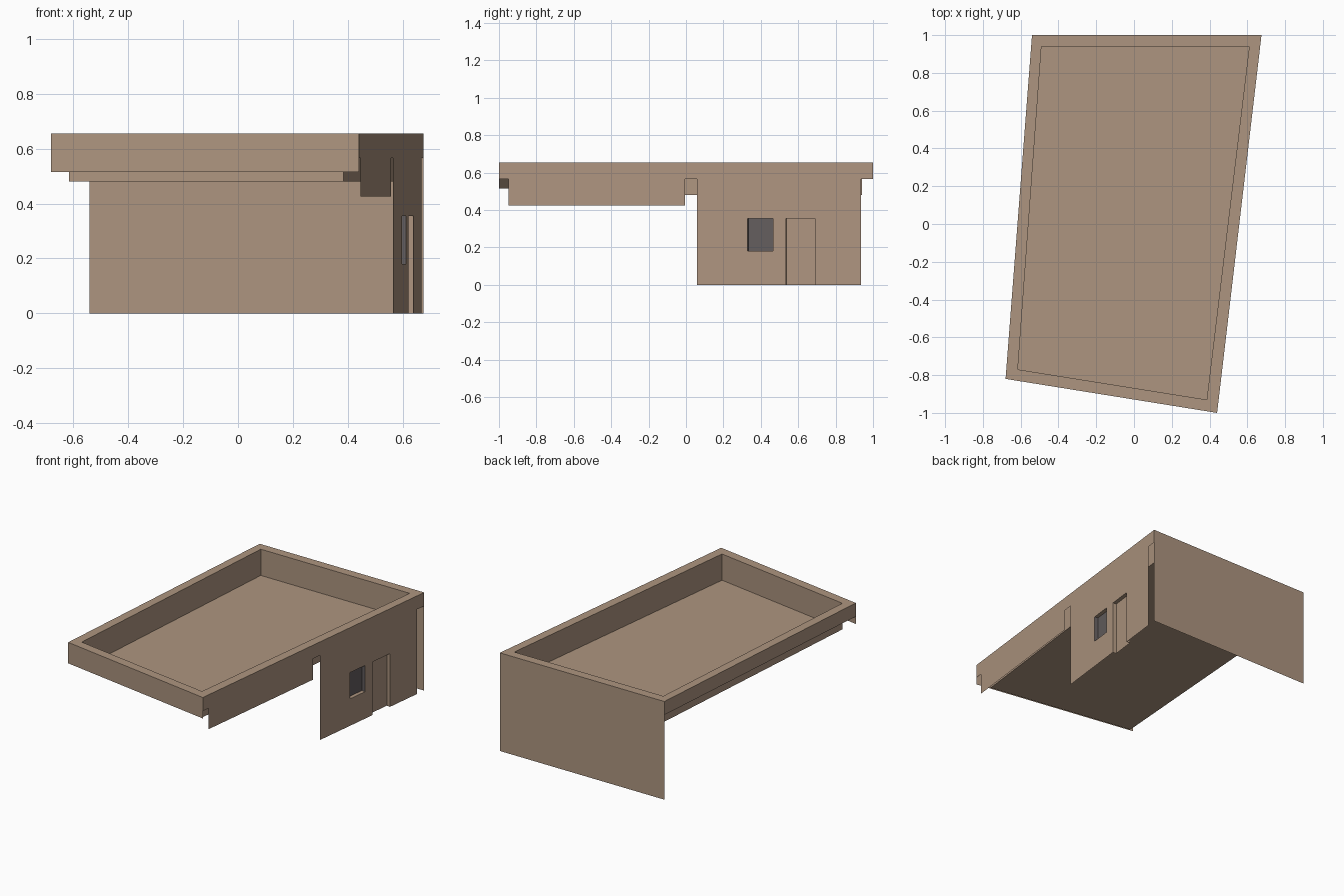
import bpy, bmesh
from mathutils import Vector

cube = bpy.data.objects.get("Cube")
if cube:
    bpy.data.objects.remove(cube, do_unlink=True)


def material(name, rgb):
    m = bpy.data.materials.new(name)
    m.use_nodes = True
    m.diffuse_color = (*rgb, 1)
    m.node_tree.nodes["Principled BSDF"].inputs["Base Color"].default_value = (*rgb, 1)
    return m


TAN = material("tan_plaster", (0.42, 0.30, 0.215))
GREY = material("dark_grey_glass", (0.125, 0.11, 0.112))


def sheet_object(name, faces, grey=()):
    """Joins faces, given as point lists, into one object of thin sheets."""
    bm = bmesh.new()
    for i, points in enumerate(faces):
        f = bm.faces.new([bm.verts.new(p) for p in points])
        f.material_index = int(i in grey)
    bmesh.ops.remove_doubles(bm, verts=bm.verts, dist=0.0005)
    bmesh.ops.dissolve_limit(bm, angle_limit=0.01, verts=bm.verts,
                             edges=bm.edges, delimit={'MATERIAL'})
    mesh = bpy.data.meshes.new(name)
    bm.to_mesh(mesh)
    bm.free()
    mesh.materials.append(TAN)
    mesh.materials.append(GREY)
    obj = bpy.data.objects.new(name, mesh)
    bpy.context.collection.objects.link(obj)
    return obj


def upright(a, b, low, high):
    return [(*a, low), (*b, low), (*b, high), (*a, high)]


# Plan corners, anticlockwise from the front left of the plan
OUTER = [(-0.68, -0.82), (0.44, -1.0), (0.675, 1.0), (-0.54, 1.0)]
INNER = [(-0.615, -0.77), (0.385, -0.93), (0.61, 0.94), (-0.49, 0.94)]
TOP, DECK, EAVE = 0.655, 0.48, 0.565

# Sunken roof deck with its parapet lining and coping
roof = [[(*p, DECK) for p in INNER]]
for i in range(4):
    j = (i + 1) % 4
    roof.append(upright(INNER[j], INNER[i], DECK, TOP))
    roof.append([(*OUTER[i], TOP), (*OUTER[j], TOP), (*INNER[j], TOP), (*INNER[i], TOP)])
sheet_object("roof_and_parapet", roof)

# Plain outer walls
sheet_object("front_fascia", [upright(OUTER[0], OUTER[1], 0.515, TOP)])
sheet_object("back_wall", [upright(OUTER[2], OUTER[3], 0, TOP)])
sheet_object("right_fascia", [upright(OUTER[3], OUTER[0], EAVE, TOP)])

# Stepped side wall with window and door openings
START, END = Vector(OUTER[1]), Vector(OUTER[2])
WINDOW = (0.33, 0.465, 0.18, 0.355)
DOOR = (0.535, 0.69, 0.0, 0.355)


def on_wall(y):
    return START.lerp(END, (y - START.y) / (END.y - START.y))


def wall_bottom(y):
    if -0.95 < y < -0.005:
        return 0.425
    return 0 if 0.06 < y < 0.935 else EAVE


def in_opening(y, z):
    return any(a < y < b and c < z < d for a, b, c, d in (WINDOW, DOOR))


ys = [-1, -0.95, -0.005, 0.06, *WINDOW[:2], *DOOR[:2], 0.935, 1]
zs = [0, *WINDOW[2:], 0.425, EAVE, TOP]
cells = []
for y0, y1 in zip(ys, ys[1:]):
    for z0, z1 in zip(zs, zs[1:]):
        y, z = (y0 + y1) / 2, (z0 + z1) / 2
        if z > wall_bottom(y) and not in_opening(y, z):
            cells.append(upright(on_wall(y0), on_wall(y1), z0, z1))
sheet_object("left_wall", cells)

# Recessed window and door
along = (END - START).normalized()
inward = Vector((-along.y, along.x)) * 0.025


def recess(name, opening, grey):
    y0, y1, low, high = opening
    a, b = on_wall(y0), on_wall(y1)
    c, d = a + inward, b + inward
    faces = [upright(c, d, low, high), upright(a, c, low, high), upright(d, b, low, high),
             [(*a, high), (*c, high), (*d, high), (*b, high)]]
    if low > 0:
        faces.append([(*a, low), (*b, low), (*d, low), (*c, low)])
    sheet_object(name, faces, grey)


recess("window", WINDOW, (0, 1, 2))
recess("door", DOOR, ())
